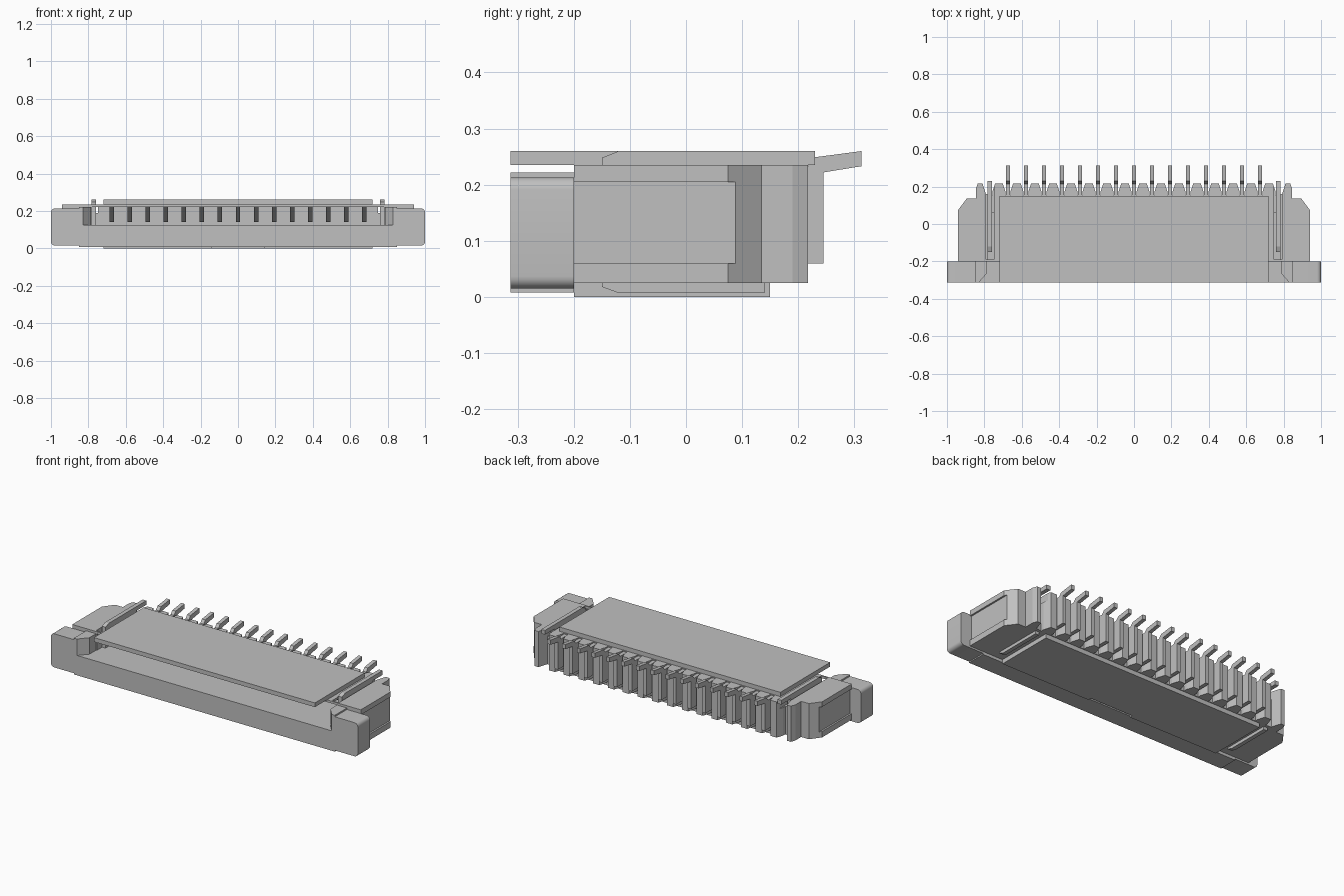
import bpy, bmesh, math
from mathutils import Vector

cube = bpy.data.objects.get("Cube")
if cube:
    bpy.data.objects.remove(cube, do_unlink=True)

grey = bpy.data.materials.new("light grey")
grey.use_nodes = True
grey.diffuse_color = (0.53, 0.53, 0.53, 1)
grey.node_tree.nodes["Principled BSDF"].inputs["Base Color"].default_value = (0.53, 0.53, 0.53, 1)


def prism(name, outline, axis, lo, hi):
    """Extrude a 2D outline along an axis: x uses (y,z), y uses (x,z), z uses (x,y)."""
    def place(p, t):
        return {"x": (t, p[0], p[1]), "y": (p[0], t, p[1]), "z": (p[0], p[1], t)}[axis]
    bm = bmesh.new()
    face = bm.faces.new([bm.verts.new(place(p, lo)) for p in outline])
    ext = bmesh.ops.extrude_face_region(bm, geom=[face])
    move = Vector(place((0, 0), hi - lo))
    bmesh.ops.translate(bm, vec=move, verts=[v for v in ext["geom"] if isinstance(v, bmesh.types.BMVert)])
    bmesh.ops.recalc_face_normals(bm, faces=bm.faces)
    mesh = bpy.data.meshes.new(name)
    bm.to_mesh(mesh)
    bm.free()
    mesh.materials.append(grey)
    obj = bpy.data.objects.new(name, mesh)
    bpy.context.collection.objects.link(obj)
    return obj


def box(name, x0, x1, y0, y1, z0, z1):
    return prism(name, [(x0, y0), (x1, y0), (x1, y1), (x0, y1)], "z", z0, z1)


def cut(obj, cutter):
    cutter.hide_render = True
    mod = obj.modifiers.new("cut", "BOOLEAN")
    mod.operation, mod.solver, mod.object = "DIFFERENCE", "EXACT", cutter
    bpy.context.view_layer.objects.active = obj
    bpy.ops.object.modifier_apply(modifier=mod.name)
    bpy.data.objects.remove(cutter, do_unlink=True)


PITCH, PINS = 0.0963, 15
FRONT, JOIN = -0.313, -0.2

# Housing outline: stepped sides and a comb of teeth along the back
side = [(0.792, 0.16), (0.81, 0.217), (0.835, 0.217), (0.845, 0.19),
        (0.845, 0.135), (0.895, 0.135), (0.94, 0.075), (0.94, JOIN)]
outline = [(-x, y) for x, y in reversed(side)]
for i in range(PINS + 1):
    c = (i - PINS / 2) * PITCH
    outline += [(c - 0.034, 0.155), (c - 0.034, 0.175), (c - 0.02, 0.217),
                (c + 0.02, 0.217), (c + 0.034, 0.175), (c + 0.034, 0.155)]
outline += side
housing = prism("housing", outline, "z", 0.025, 0.235)

# Cable opening, retainer slots and shallow side pockets
cut(housing, box("opening_cutter", -0.78, 0.78, -0.4, 0.06, 0.125, 0.222))
for s in (-1, 1):
    xs = sorted((s * 0.748, s * 0.792))
    cut(housing, box("slot_cutter", *xs, -0.19, 0.3, 0.19, 0.3))
    xs = sorted((s * 0.93, s * 1.1))
    cut(housing, box("pocket_cutter", *xs, -0.3, 0.12, 0.06, 0.205))

# Cover plate and base plate, the base with a small notch at its front
box("cover_plate", -0.72, 0.72, FRONT, 0.15, 0.235, 0.26)
prism("base_plate", [(-0.72, JOIN), (-0.14, JOIN), (-0.14, -0.18), (0.14, -0.18),
                     (0.14, JOIN), (0.72, JOIN), (0.72, 0.15), (-0.72, 0.15)], "z", 0.0, 0.027)

# Front slider bar with rounded end blocks and chamfered inner cheeks
box("slider_bar", -0.85, 0.85, FRONT, JOIN, 0.008, 0.125)
for s, word in ((-1, "right"), (1, "left")):
    r = 0.022
    end = [(s * 0.85, 0.015)]
    for cz, start in ((0.015 + r, -90), (0.213 - r, 0)):
        for k in range(7):
            a = math.radians(start + 15 * k)
            end.append((s * (1 - r + r * math.cos(a)), cz + r * math.sin(a)))
    end.append((s * 0.85, 0.213))
    block = prism("slider_end_" + word, end, "y", FRONT, JOIN)
    bpy.ops.object.select_all(action="DESELECT")
    block.select_set(True)
    bpy.context.view_layer.objects.active = block
    bpy.ops.object.shade_smooth_by_angle(angle=math.radians(30))
    cheek = [(0.85, FRONT), (0.83, FRONT), (0.785, -0.262), (0.785, JOIN), (0.85, JOIN)]
    prism("slider_cheek_" + word, [(s * x, y) for x, y in cheek], "z", 0.12, 0.222)

    # Flat retainer blade standing in the side slot
    blade = [(-0.15, 0.018), (-0.12, 0.007), (0.14, 0.007), (0.14, 0.235), (0.23, 0.235),
             (0.23, 0.26), (-0.12, 0.26), (-0.15, 0.248)]
    xs = sorted((s * 0.758, s * 0.782))
    prism("retainer_blade_" + word, blade, "x", *xs)

# Contacts: sloping spring inside, upright leg and raised tail behind
spring = [(-0.16, 0.225), (0.0, 0.14), (0.07, 0.14), (0.07, 0.225)]
tail = [(0.145, 0.06), (0.245, 0.06), (0.245, 0.222), (0.313, 0.233),
        (0.313, 0.26), (0.23, 0.249), (0.215, 0.23), (0.145, 0.23)]
for i in range(PINS):
    x = (i - (PINS - 1) / 2) * PITCH
    prism(f"contact_spring_{i + 1}", spring, "x", x - 0.012, x + 0.012)
    prism(f"contact_tail_{i + 1}", tail, "x", x - 0.011, x + 0.011)
